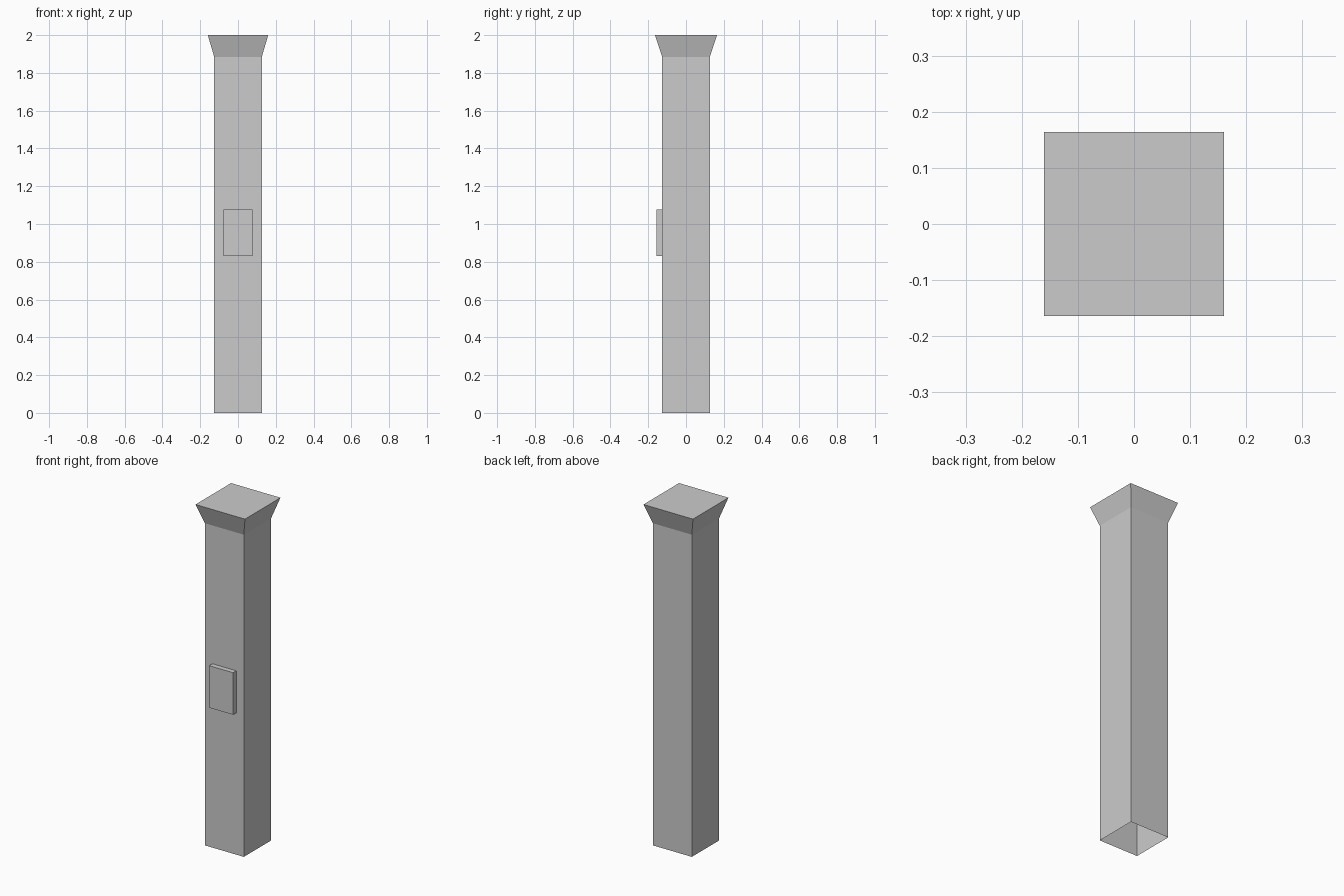
import bpy, bmesh

if "Cube" in bpy.data.objects:
    bpy.data.objects.remove(bpy.data.objects["Cube"])


def make_object(name, bm):
    mesh = bpy.data.meshes.new(name)
    bm.to_mesh(mesh)
    bm.free()
    obj = bpy.data.objects.new(name, mesh)
    bpy.context.collection.objects.link(obj)
    return obj


def ring(bm, half_x, half_y, z):
    return [bm.verts.new((sx * half_x, sy * half_y, z))
            for sx, sy in ((-1, -1), (1, -1), (1, 1), (-1, 1))]


def bridge(bm, a, b):
    for i in range(4):
        j = (i + 1) % 4
        bm.faces.new((a[i], a[j], b[j], b[i]))


# Square post with flared cap: closed on top, open underneath
bm = bmesh.new()
levels = [(0.126, 0.126, 0.0), (0.126, 0.126, 1.885), (0.16, 0.164, 2.0)]
rings = [ring(bm, *level) for level in levels]
for lower, upper in zip(rings, rings[1:]):
    bridge(bm, lower, upper)
bm.faces.new(rings[-1])
make_object("post", bm)

# Raised plate on the front face, with its hidden back left open
bm = bmesh.new()
bmesh.ops.create_cube(bm, size=1)
bmesh.ops.scale(bm, vec=(0.155, 0.03, 0.246), verts=bm.verts)
bmesh.ops.translate(bm, vec=(0, -0.141, 0.953), verts=bm.verts)
back = [f for f in bm.faces if f.normal.y > 0.5]
bmesh.ops.delete(bm, geom=back, context='FACES_ONLY')
make_object("front_plate", bm)
